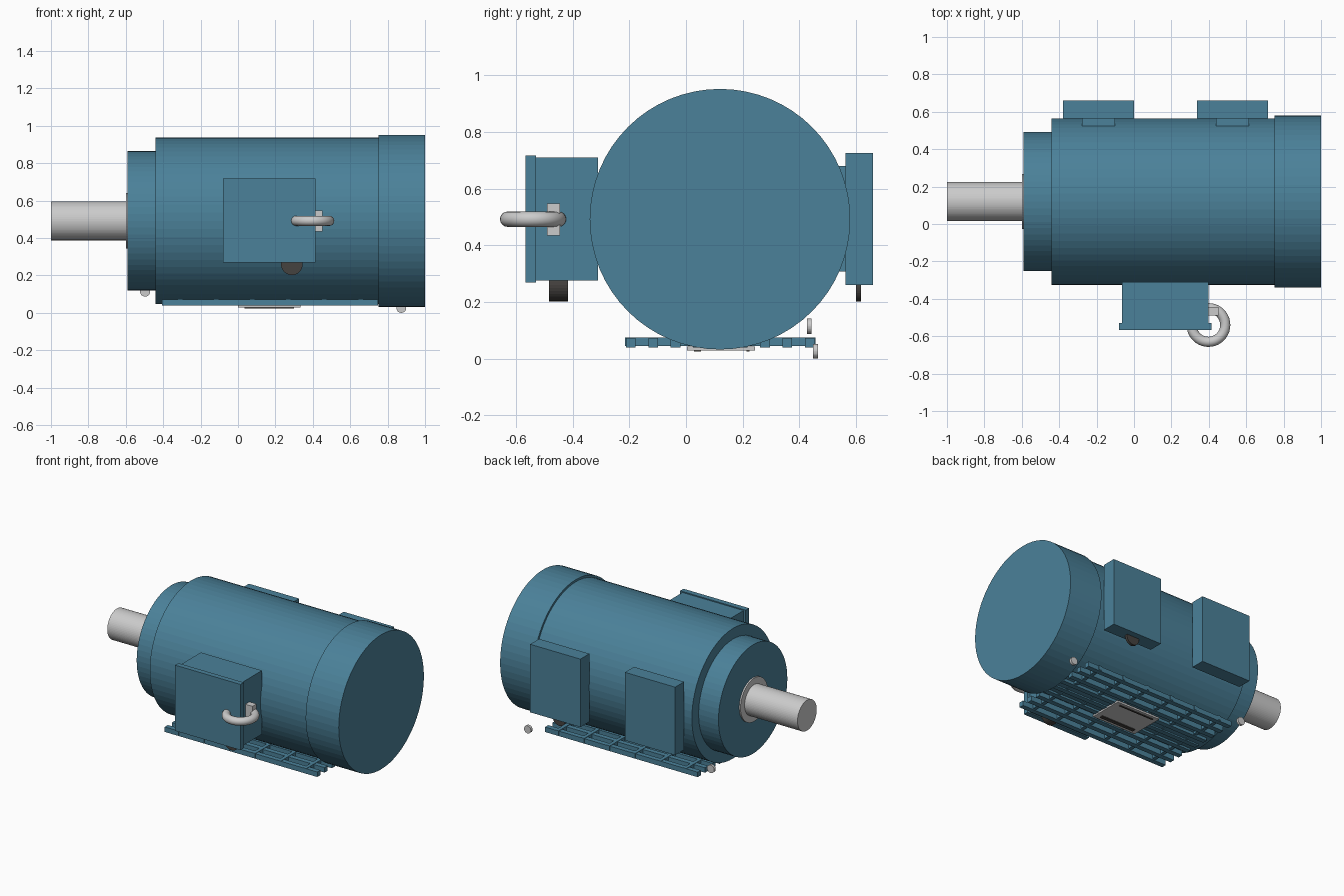
import bpy
from math import pi

if "Cube" in bpy.data.objects:
    bpy.data.objects.remove(bpy.data.objects["Cube"])

AXIS_Y, AXIS_Z = 0.12, 0.492  # motor axis runs along x


def material(name, rgb):
    m = bpy.data.materials.new(name)
    m.diffuse_color = (*rgb, 1)
    m.use_nodes = True
    m.node_tree.nodes["Principled BSDF"].inputs["Base Color"].default_value = m.diffuse_color
    return m


BLUE = material("blue_paint", (0.07, 0.22, 0.32))
DARK = material("dark_rubber", (0.06, 0.055, 0.05))


def finish(name, mat):
    ob = bpy.context.object
    ob.name = name
    if mat:
        ob.data.materials.append(mat)
    return ob


def box(name, x, y, z, mat=None):
    """Box from (min, max) pairs."""
    bpy.ops.mesh.primitive_cube_add(size=1, location=[sum(r) / 2 for r in (x, y, z)])
    ob = finish(name, mat)
    ob.scale = [r[1] - r[0] for r in (x, y, z)]
    bpy.ops.object.transform_apply(location=False, rotation=False, scale=True)
    return ob


def drum(name, x, radius, mat=None):
    """Cylinder on the motor axis."""
    bpy.ops.mesh.primitive_cylinder_add(
        vertices=64, radius=radius, depth=x[1] - x[0],
        location=(sum(x) / 2, AXIS_Y, AXIS_Z), rotation=(0, pi / 2, 0))
    return finish(name, mat)


def disc(name, x, y, z, radius, mat=None):
    """Cylinder with its axis along y."""
    bpy.ops.mesh.primitive_cylinder_add(
        vertices=32, radius=radius, depth=y[1] - y[0],
        location=(x, sum(y) / 2, z), rotation=(pi / 2, 0, 0))
    return finish(name, mat)


# Motor housing and shaft
drum("housing", (-0.44, 0.75), 0.445, BLUE)
drum("fan_cover", (0.75, 1.0), 0.46, BLUE)
drum("end_bell", (-0.59, -0.44), 0.372, BLUE)
drum("shaft_collar", (-0.60, -0.58), 0.148)
drum("shaft", (-1.0, -0.59), 0.104)

# Terminal box with lid and cable gland
box("terminal_box", (-0.064, 0.398), (-0.53, -0.31), (0.275, 0.71), BLUE)
box("terminal_lid", (-0.08, 0.415), (-0.566, -0.53), (0.268, 0.717), BLUE)
disc("cable_gland", 0.288, (-0.483, -0.416), 0.26, 0.058, DARK)

# Lifting eye and its stub
bpy.ops.mesh.primitive_torus_add(
    location=(0.398, -0.54, 0.492), major_radius=0.09, minor_radius=0.027,
    major_segments=40, minor_segments=16)
finish("lifting_eye", None)
bpy.ops.object.shade_smooth()
box("lifting_eye_stub", (0.39, 0.452), (-0.49, -0.445), (0.434, 0.548))

# Mounting feet with webs to the housing
for i, cx in enumerate((-0.19, 0.527)):
    box(f"foot_{i + 1}", (cx - 0.19, cx + 0.19), (0.563, 0.66), (0.26, 0.725), BLUE)
    box(f"foot_web_{i + 1}", (cx - 0.088, cx + 0.088), (0.47, 0.563), (0.307, 0.68), BLUE)
disc("foot_plug", 0.527, (0.60, 0.618), 0.25, 0.048, DARK)

# Cooling fin grid under the housing
for i in range(9):
    y = -0.195 + i * 0.079
    box(f"cooling_fin_{i + 1}", (-0.406, 0.748), (y - 0.017, y + 0.017), (0.038, 0.072), BLUE)
for i in range(6):
    x = -0.31 + i * 0.193
    box(f"cross_bar_{i + 1}", (x - 0.012, x + 0.012), (-0.215, 0.457), (0.045, 0.075), BLUE)

# Rating plate with two dark strips
box("rating_plate", (0.0, 0.335), (0.004, 0.243), (0.029, 0.042))
box("plate_strip_wide", (0.035, 0.30), (0.028, 0.053), (0.024, 0.030), DARK)
box("plate_strip_thin", (0.035, 0.30), (0.214, 0.224), (0.024, 0.030), DARK)

# Drain plugs
disc("drain_plug_front", -0.497, (0.427, 0.444), 0.114, 0.027)
disc("drain_plug_rear", 0.873, (0.448, 0.466), 0.026, 0.026)
